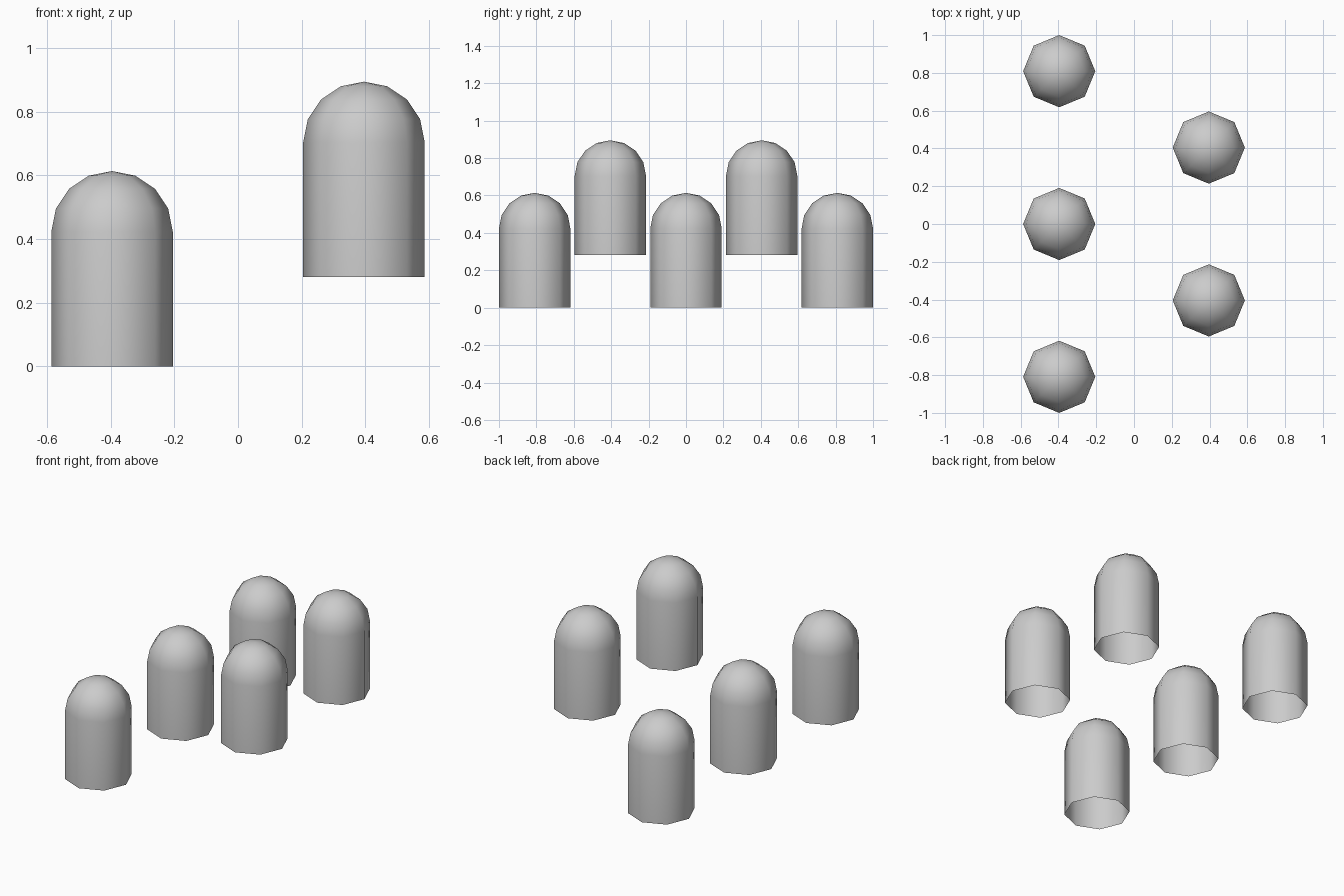
import bpy, bmesh
from math import sin, cos, pi

cube = bpy.data.objects.get("Cube")
if cube:
    bpy.data.objects.remove(cube, do_unlink=True)

RADIUS, WALL, SIDES, RINGS = 0.191, 0.423, 8, 4

# Plain grey
grey = bpy.data.materials.new("plain_grey")
grey.use_nodes = True
color = (0.6, 0.6, 0.6, 1)
grey.diffuse_color = color
grey.node_tree.nodes["Principled BSDF"].inputs["Base Color"].default_value = color


def capsule_mesh():
    """Eight-sided tube, open below, closed by a hemisphere on top."""
    profile = [(RADIUS, 0)]
    for i in range(RINGS):
        a = i * pi / 2 / RINGS
        profile.append((RADIUS * cos(a), WALL + RADIUS * sin(a)))
    bm = bmesh.new()
    rings = [[bm.verts.new((r * cos(2 * pi * k / SIDES), r * sin(2 * pi * k / SIDES), z))
              for k in range(SIDES)] for r, z in profile]
    tip = bm.verts.new((0, 0, WALL + RADIUS))
    for k in range(SIDES):
        n = (k + 1) % SIDES
        for low, high in zip(rings, rings[1:]):
            bm.faces.new((low[k], low[n], high[n], high[k]))
        bm.faces.new((rings[-1][k], rings[-1][n], tip))
    for f in bm.faces:
        f.smooth = True
    mesh = bpy.data.meshes.new("domed_tube")
    bm.to_mesh(mesh)
    bm.free()
    mesh.materials.append(grey)
    return mesh


# Three tubes on the ground, two raised between them
mesh = capsule_mesh()
for i in range(5):
    raised = i % 2
    tube = bpy.data.objects.new(("raised" if raised else "ground") + f"_domed_tube_{i + 1}", mesh)
    tube.location = (0.396 if raised else -0.396, (i - 2) * 0.4045, 0.281 * raised)
    bpy.context.collection.objects.link(tube)
